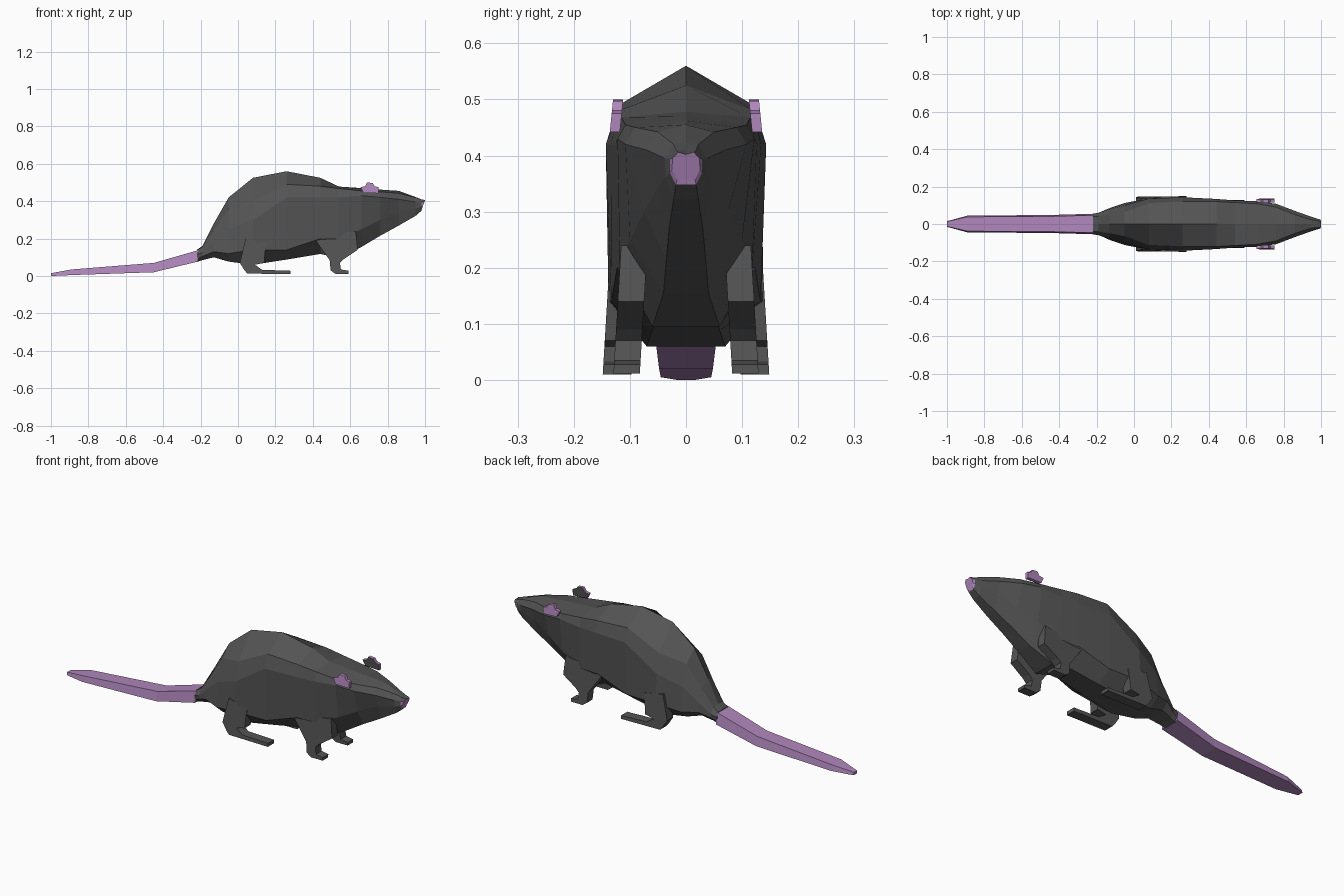
import bpy, bmesh

cube = bpy.data.objects.get("Cube")
if cube:
    bpy.data.objects.remove(cube, do_unlink=True)


def material(name, colour):
    mat = bpy.data.materials.new(name)
    mat.use_nodes = True
    mat.diffuse_color = (*colour, 1)
    bsdf = next(n for n in mat.node_tree.nodes if n.type == "BSDF_PRINCIPLED")
    bsdf.inputs["Base Color"].default_value = (*colour, 1)
    bsdf.inputs["Roughness"].default_value = 0.9
    return mat


grey = material("dark_grey_fur", (0.09, 0.09, 0.09))
pink = material("mauve_skin", (0.43, 0.24, 0.5))


def finish(name, bm, mats, mirror=False, rule=None):
    """Turn a bmesh into an object; rule picks each face's material slot."""
    bmesh.ops.recalc_face_normals(bm, faces=bm.faces)
    bm.normal_update()
    if rule:
        for face in bm.faces:
            face.material_index = 1 if rule(face) else 0
    mesh = bpy.data.meshes.new(name)
    bm.to_mesh(mesh)
    bm.free()
    for mat in mats:
        mesh.materials.append(mat)
    obj = bpy.data.objects.new(name, mesh)
    bpy.context.scene.collection.objects.link(obj)
    if mirror:
        mod = obj.modifiers.new("mirror", "MIRROR")
        mod.use_axis = (False, True, False)
        mod.use_clip = False
    return obj


def loft(rings):
    """Skin a row of closed rings and cap both ends."""
    bm = bmesh.new()
    loops = [[bm.verts.new(p) for p in ring] for ring in rings]
    n = len(loops[0])
    for a, b in zip(loops, loops[1:]):
        for i in range(n):
            j = (i + 1) % n
            bm.faces.new((a[i], a[j], b[j], b[i]))
    bm.faces.new(loops[0])
    bm.faces.new(loops[-1])
    return bm


def side_slab(profile, inner, outer, lean):
    """Extrude a side profile sideways, leaning inward with height."""
    return loft([[(x, y - lean * z, z) for x, z in profile]
                 for y in (inner, outer)])


# Body: x, ridge height, then (y, z) of shoulder, flank, lower flank, belly edge
stations = [
    (-.22, .14, (.04, .138), (.055, .115), (.05, .09), (.035, .075)),
    (-.19, .16, (.04, .155), (.06, .125), (.058, .105), (.04, .085)),
    (-.13, .28, (.05, .24), (.08, .18), (.085, .13), (.05, .1)),
    (-.05, .42, (.065, .36), (.1, .25), (.112, .12), (.06, .077)),
    (.08, .525, (.112, .4), (.136, .3), (.138, .14), (.07, .06)),
    (.26, .56, (.12, .49), (.143, .42), (.133, .14), (.06, .088)),
    (.44, .525, (.12, .48), (.134, .42), (.123, .2), (.05, .118)),
    (.54, .478, (.115, .468), (.126, .42), (.118, .2), (.06, .095)),
    (.66, .47, (.108, .455), (.122, .43), (.1, .25), (.04, .155)),
    (.76, .462, (.09, .45), (.108, .42), (.075, .3), (.035, .215)),
    (.86, .455, (.05, .442), (.07, .41), (.05, .345), (.03, .27)),
    (.95, .422, (.022, .42), (.038, .395), (.036, .36), (.022, .322)),
    (.98, .41, (.018, .41), (.028, .395), (.029, .37), (.018, .348)),
    (1.0, .402, (.014, .406), (.024, .395), (.025, .375), (.016, .357)),
]
rings = []
for x, ridge, *half in stations:
    rings.append([(x, 0, ridge)] + [(x, y, z) for y, z in half]
                 + [(x, -y, z) for y, z in reversed(half)])
# Slope the nose tip back towards the chin
rings[-1] = [(x - 0.35 * (.406 - z), y, z) for x, y, z in rings[-1]]
finish("body", loft(rings), [grey, pink],
       rule=lambda f: f.calc_center_median().x > .975
       and f.calc_center_median().z < .4)

# Tail: x, top height, bottom height, half width
tail = [(-1, .015, 0, .015), (-.89, .035, .005, .045),
        (-.45, .07, .02, .048), (-.215, .137, .077, .055)]
finish("tail", loft([[(x, .85 * w, top), (x, w, low), (x, -w, low),
                      (x, -.85 * w, top)] for x, top, low, w in tail]), [pink])

# Hind legs: thigh, ankle and long foot
hind_leg = [(.01, .07), (.035, .03), (.05, .013), (.28, .01), (.28, .028),
            (.13, .033), (.09, .06), (.14, .07), (.15, .18), (.04, .2)]
finish("hind_legs", side_slab(hind_leg, .098, .149, .06), [grey], mirror=True)

# Front legs: wedge-shaped upper arm and short paw
front_leg = [(.4, .21), (.49, .085), (.495, .03), (.52, .012), (.59, .012),
             (.59, .028), (.55, .035), (.545, .07), (.565, .09), (.64, .14),
             (.63, .24)]
finish("front_legs", side_slab(front_leg, .083, .13, .06), [grey], mirror=True)

# Ears: thin notched plates with a furry inner face
ear = [(.67, .445), (.655, .475), (.68, .48), (.69, .5), (.72, .497),
       (.73, .48), (.75, .475), (.75, .442)]
finish("ears", side_slab(ear, .162, .18, .1), [pink, grey], mirror=True,
       rule=lambda f: f.normal.y < -.9)
